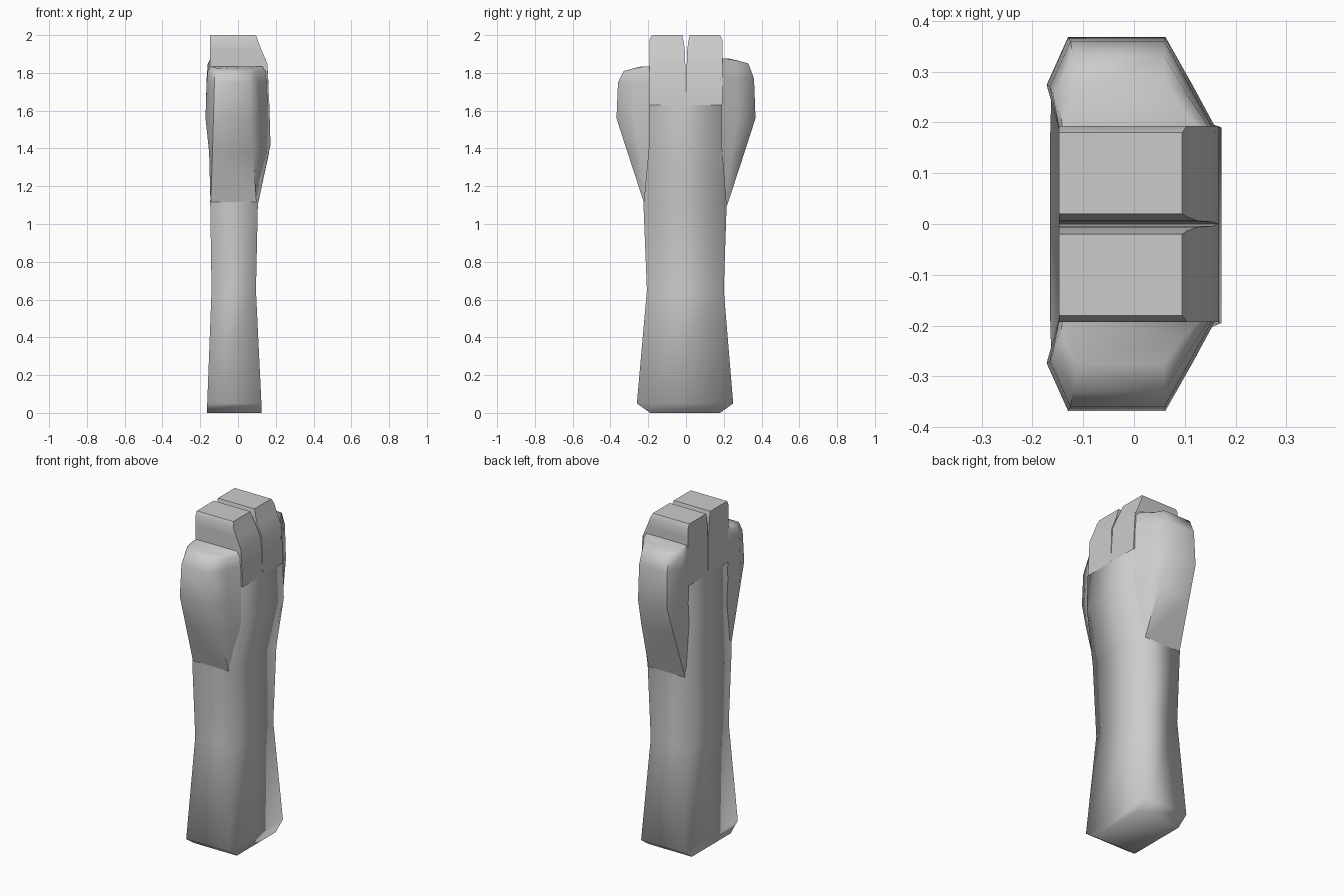
import bpy, bmesh, math

if "Cube" in bpy.data.objects:
    bpy.data.objects.remove(bpy.data.objects["Cube"])


def loft(name, rings, cap_bottom=True, cap_top=True):
    """Skin a stack of equal-length vertex rings into one mesh."""
    bm = bmesh.new()
    vs = [[bm.verts.new(p) for p in ring] for ring in rings]
    n = len(vs[0])
    for a, b in zip(vs, vs[1:]):
        for i in range(n):
            j = (i + 1) % n
            bm.faces.new((a[i], a[j], b[j], b[i]))
    if cap_bottom:
        bm.faces.new(vs[0][::-1])
    if cap_top:
        bm.faces.new(vs[-1])
    bmesh.ops.recalc_face_normals(bm, faces=bm.faces)
    me = bpy.data.meshes.new(name)
    bm.to_mesh(me)
    bm.free()
    ob = bpy.data.objects.new(name, me)
    bpy.context.collection.objects.link(ob)
    bpy.ops.object.select_all(action='DESELECT')
    ob.select_set(True)
    bpy.context.view_layer.objects.active = ob
    bpy.ops.object.shade_smooth_by_angle(angle=math.radians(91 if name == "leg" else 60))
    return ob


def rect(z, x0, x1, y0, y1):
    return [(x0, y0, z), (x1, y0, z), (x1, y1, z), (x0, y1, z)]


# leg column: z, back x, front x, y range
leg = [(0, -.165, .125, -.19, .18), (.05, -.163, .124, -.26, .25),
       (.65, -.14, .095, -.207, .20), (1.1, -.147, .105, -.225, .215),
       (1.42, -.146, .172, -.195, .19), (1.63, -.148, .166, -.195, .19)]
loft("leg", [rect(*r) for r in leg], cap_top=False)

# two middle toes parted by a narrow V-shaped slit: z, front x, slit y, outer y
middle = [(1.63, .166, 0, .193), (1.85, .155, .004, .193), (1.92, .125, .006, .193),
          (1.975, .104, .014, .193), (2.0, .095, .02, .18)]
for side, label in ((-1, "left"), (1, "right")):
    loft("middle_toe_" + label,
         [rect(z, -.148, xf, side * yi, side * yo) for z, xf, yi, yo in middle],
         cap_bottom=False)

# outer toes: z, outer y, inner front x, mid front x, outer front x, outer back x, mid back x
outer = [(1.08, .212, .10, .10, .10, -.145, -.145),
         (1.38, .31, .165, .125, .08, -.135, -.153),
         (1.56, .368, .166, .115, .062, -.13, -.172),
         (1.75, .36, .16, .11, .06, -.125, -.166),
         (1.81, .33, .155, .105, .06, -.12, -.16)]
for side, label, lift in ((-1, "left", 0), (1, "right", .04)):
    rings = []
    for k, (z, yo, fi, fm, fo, bo, bm_) in enumerate(outer):
        z += lift * max(0, k - 2) / 2
        ym = .18 + (yo - .18) * .5
        rings.append([(x, side * y, z) for x, y in
                      ((fi, .18), (fm, ym), (fo, yo), (bo, yo), (bm_, ym), (-.146, .18))])
    # gently sloped crown
    top = 1.835 + lift
    rings.append([(.145, side * .18, top), (.10, side * .22, top), (.06, side * .275, top - .01),
                  (-.11, side * .275, top - .01), (-.145, side * .23, top), (-.14, side * .18, top)])
    loft("outer_toe_" + label, rings)
